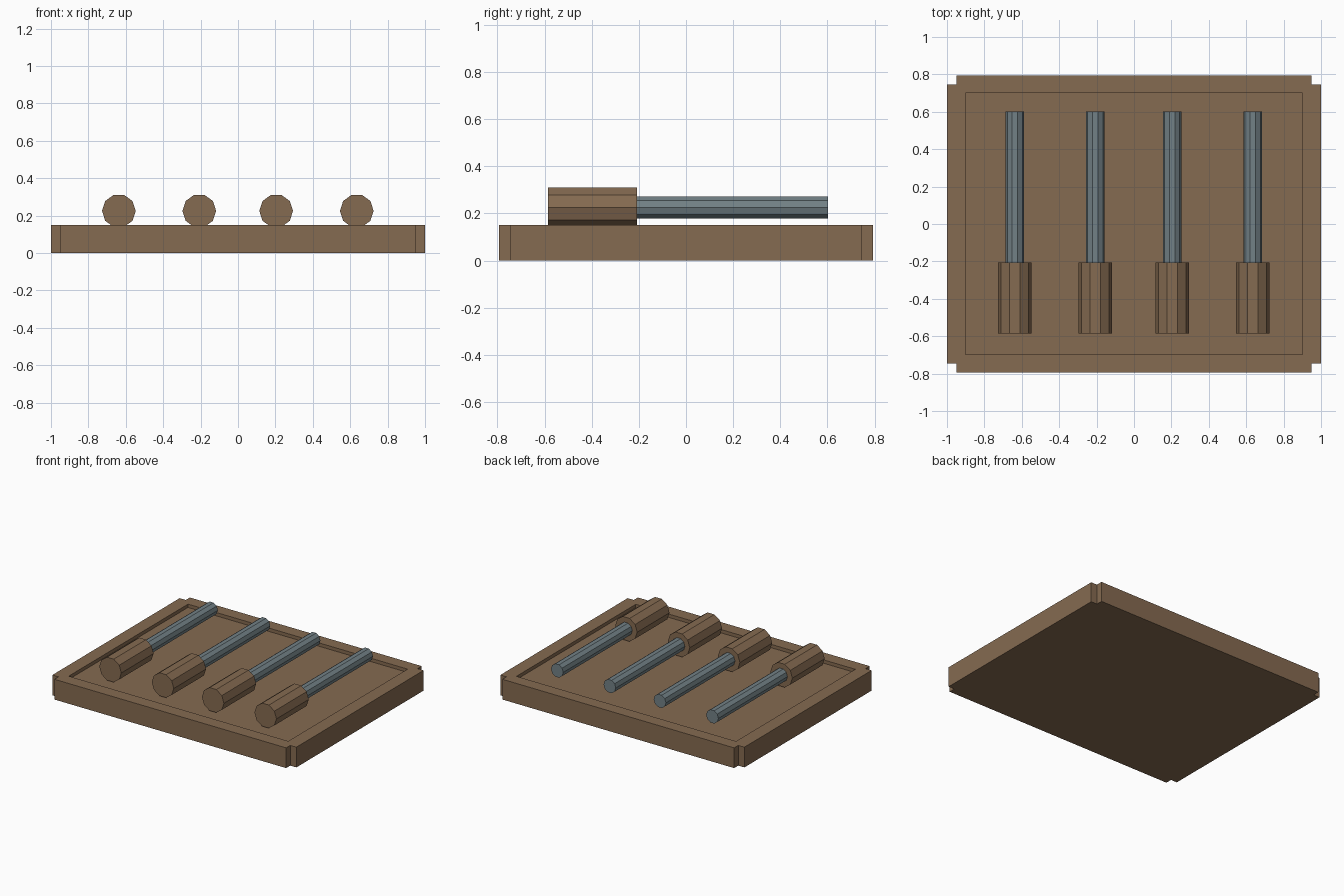
import bpy
import bmesh
import math
from mathutils import Matrix

cube = bpy.data.objects.get("Cube")
if cube:
    bpy.data.objects.remove(cube, do_unlink=True)


def make_material(name, rgb):
    mat = bpy.data.materials.new(name)
    mat.use_nodes = True
    color = (*rgb, 1.0)
    mat.diffuse_color = color
    bsdf = next(n for n in mat.node_tree.nodes if n.type == "BSDF_PRINCIPLED")
    bsdf.inputs["Base Color"].default_value = color
    return mat


wood = make_material("brown_wood", (0.235, 0.145, 0.082))
steel = make_material("blue_grey_steel", (0.17, 0.22, 0.24))


def make_object(name, bm, mat):
    bmesh.ops.recalc_face_normals(bm, faces=bm.faces)
    mesh = bpy.data.meshes.new(name)
    bm.to_mesh(mesh)
    bm.free()
    mesh.materials.append(mat)
    obj = bpy.data.objects.new(name, mesh)
    bpy.context.collection.objects.link(obj)
    return obj


def prism(name, outline, bottom, top, mat):
    """Extrude a flat outline upwards."""
    bm = bmesh.new()
    face = bm.faces.new([bm.verts.new((x, y, bottom)) for x, y in outline])
    result = bmesh.ops.extrude_face_region(bm, geom=[face], use_keep_orig=True)
    verts = [g for g in result["geom"] if isinstance(g, bmesh.types.BMVert)]
    bmesh.ops.translate(bm, verts=verts, vec=(0, 0, top - bottom))
    return make_object(name, bm, mat)


def rod(name, x, front, back, radius, mat):
    """Ten-sided rod lying along y, with a flat facet on top."""
    bm = bmesh.new()
    place = Matrix.Translation((x, (front + back) / 2, AXIS_Z))
    turn = Matrix.Rotation(math.pi / 2, 4, "X") @ Matrix.Rotation(FACET_TURN, 4, "Z")
    bmesh.ops.create_cone(bm, cap_ends=True, segments=10, radius1=radius,
                          radius2=radius, depth=back - front, matrix=place @ turn)
    return make_object(name, bm, mat)


AXIS_Z = 0.225
FACET_TURN = math.pi / 2  # puts a corner at each side
HEIGHT, FLOOR = 0.15, 0.125

# Tray with a small square notch at every corner
quarter = [(1.0, 0.745), (0.95, 0.745), (0.95, 0.793)]
outline = []
for sx, sy in ((1, 1), (-1, 1), (-1, -1), (1, -1)):
    corner = [(sx * x, sy * y) for x, y in quarter]
    outline += corner if sx * sy > 0 else corner[::-1]
tray = prism("tray", outline, 0, HEIGHT, wood)

# Shallow recess inside the rim
recess = [(-0.9, -0.697), (0.9, -0.697), (0.9, 0.70), (-0.9, 0.70)]
cutter = prism("recess_cutter", recess, FLOOR, HEIGHT + 0.1, wood)
cutter.hide_render = True
cut = tray.modifiers.new("recess", "BOOLEAN")
cut.operation = "DIFFERENCE"
cut.solver = "EXACT"
cut.object = cutter
bpy.context.view_layer.objects.active = tray
bpy.ops.object.modifier_apply(modifier=cut.name)
bpy.data.objects.remove(cutter, do_unlink=True)

# Four tools laid side by side
for i, x in enumerate((-0.637, -0.207, 0.204, 0.635), start=1):
    rod(f"handle_{i}", x, -0.585, -0.207, 0.09, wood)
    rod(f"shaft_{i}", x, -0.207, 0.602, 0.05, steel)
